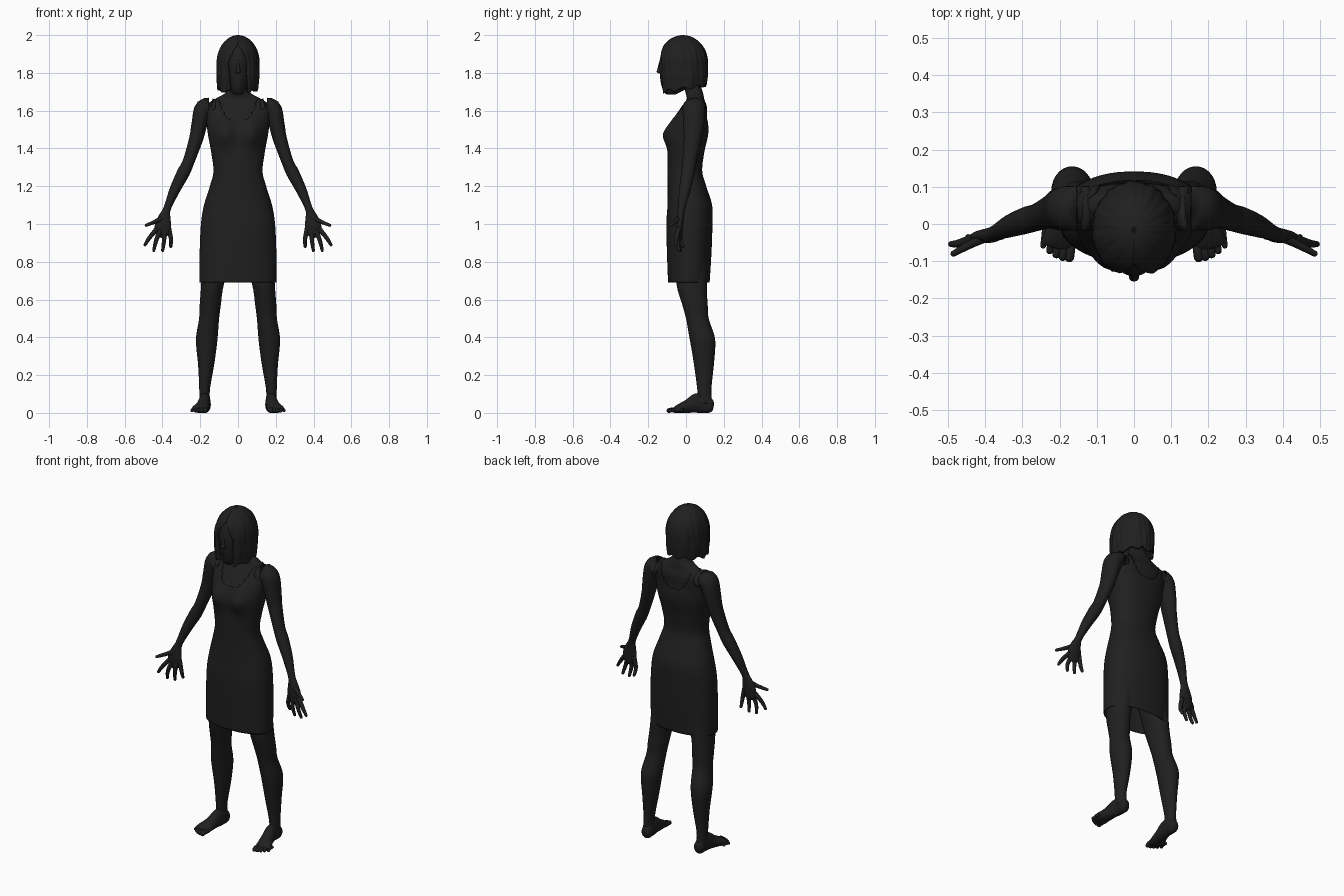
import bpy, bmesh
from math import sin, cos, pi, exp, radians
from mathutils import Vector

cube = bpy.data.objects.get("Cube")
if cube:
    bpy.data.objects.remove(cube)

# One dark colour for the whole figure
charcoal = bpy.data.materials.new("charcoal")
charcoal.use_nodes = True
shade = (0.014, 0.014, 0.014, 1)
charcoal.diffuse_color = shade
charcoal.node_tree.nodes["Principled BSDF"].inputs["Base Color"].default_value = shade


def finish(name, bm, mirror=False):
    """Turn a bmesh into a smooth object, mirrored across x if asked."""
    bmesh.ops.recalc_face_normals(bm, faces=bm.faces[:])
    mesh = bpy.data.meshes.new(name)
    bm.to_mesh(mesh)
    bm.free()
    mesh.materials.append(charcoal)
    mesh.shade_smooth()
    obj = bpy.data.objects.new(name, mesh)
    bpy.context.collection.objects.link(obj)
    if mirror:
        obj.modifiers.new("mirror", "MIRROR").use_mirror_merge = False
    return obj


def resample(stations, steps):
    """Smooth curve through the stations (x, y, z, radius_a, radius_b)."""
    ends = [stations[0]] + list(stations) + [stations[-1]]
    out = []
    for a, b, c, d in zip(ends, ends[1:], ends[2:], ends[3:]):
        for i in range(steps):
            t = i / steps
            out.append([q + t / 2 * (r - p + t * (2*p - 5*q + 4*r - s + t * (3*(q - r) + s - p)))
                        for p, q, r, s in zip(a, b, c, d)])
    return out + [list(stations[-1])]


def loft(bm, stations, sides=24, steps=5, level=False, power=1.0, cap=True, tip=False, shape=None):
    """Skin rings along a path; level rings stay horizontal, a tip is rounded."""
    path = resample(stations, steps)
    if tip:
        last, before = Vector(path[-1][:3]), Vector(path[-2][:3])
        ahead = (last - before).normalized()
        radius = path[-1][3]
        for k in (0.4, 0.75, 0.95):
            size = (1 - k * k) ** 0.5
            path.append([*(last + ahead * radius * k), radius * size, path[-1][4] * size])
    rings = []
    for i, (x, y, z, ra, rb) in enumerate(path):
        after, prior = path[min(i + 1, len(path) - 1)], path[max(i - 1, 0)]
        along = (Vector(after[:3]) - Vector(prior[:3])).normalized()
        if level:
            along = Vector((0, 0, 1))
        across = Vector((1, 0, 0))
        across = (across - along * across.dot(along)).normalized()
        deep = along.cross(across)
        ring = []
        for k in range(sides):
            c, s = cos(2 * pi * k / sides), sin(2 * pi * k / sides)
            c, s = (abs(v) ** power * (1 if v > 0 else -1) for v in (c, s))
            co = Vector((x, y, z)) + across * c * max(ra, 0.001) + deep * s * max(rb, 0.001)
            if shape:
                co = shape(co)
            ring.append(bm.verts.new(co))
        rings.append(ring)
    for low, high in zip(rings, rings[1:]):
        for k in range(sides):
            n = (k + 1) % sides
            bm.faces.new((low[k], low[n], high[n], high[k]))
    if cap:
        bm.faces.new(rings[0])
        bm.faces.new(rings[-1])


def bust(co):
    """Swell the front of the chest on both sides."""
    if co.y < 0.02:
        dx, dz = (abs(co.x) - 0.072) / 0.055, (co.z - 1.475) / 0.065
        co.y -= 0.04 * exp(-dx * dx - dz * dz) * min(1, (0.02 - co.y) / 0.05)
    return co


# Torso, shared by the body and the dress
skirt = [(0, .015, .69, .203, .11), (0, .017, .85, .203, .118), (0, .018, 1, .196, .122),
         (0, .02, 1.1, .18, .118), (0, .005, 1.2, .149, .102), (0, -.006, 1.28, .13, .092)]
chest = [(0, 0, 1.38, .142, .097), (0, .015, 1.48, .16, .103), (0, .025, 1.56, .168, .09),
         (0, .043, 1.62, .168, .072), (0, .05, 1.66, .13, .052)]
neck = [(0, .045, 1.69, .072, .046), (0, .035, 1.72, .052, .046), (0, 0, 1.8, .048, .045)]

bm = bmesh.new()
inset = [(x, y, z, a - .005, b - .005) for x, y, z, a, b in skirt[3:] + chest]
loft(bm, inset + neck, 48, 6, level=True, power=0.9, shape=bust)
finish("torso_and_neck", bm)

# Dress with scooped neckline and open hem
bm = bmesh.new()
loft(bm, skirt + chest, 64, 9, level=True, power=0.88, cap=False, shape=bust)
bare = [f for f in bm.faces
        if f.calc_center_median().z > 1.54 + 0.11 * (abs(f.calc_center_median().x) / 0.1) ** 3]
bmesh.ops.delete(bm, geom=bare, context="FACES")
dress = finish("dress", bm)
cloth = dress.modifiers.new("cloth", "SOLIDIFY")
cloth.thickness = 0.004
cloth.offset = -1

# Arms with palms
bm = bmesh.new()
loft(bm, [(.12, .042, 1.615, .045, .06), (.178, .042, 1.612, .05, .06), (.204, .04, 1.53, .042, .056),
          (.222, .034, 1.45, .037, .046), (.262, .018, 1.33, .031, .037), (.29, .01, 1.27, .034, .036),
          (.335, -.006, 1.18, .028, .03), (.374, -.024, 1.085, .02, .02), (.388, -.03, 1.04, .031, .019),
          (.396, -.033, 1, .043, .018), (.402, -.034, .965, .04, .014)], tip=True)
finish("arms", bm, True)

# Fingers and thumbs: base, bend and tip
digits = [((.368, -.03, .985), (.355, -.03, .92), (.356, -.015, .88)),
          ((.388, -.034, .97), (.392, -.04, .91), (.399, -.03, .86)),
          ((.412, -.036, .97), (.434, -.046, .91), (.446, -.035, .86)),
          ((.43, -.038, .975), (.47, -.052, .925), (.492, -.054, .89)),
          ((.395, -.035, 1.035), (.44, -.055, 1.012), (.486, -.08, .993))]
bm = bmesh.new()
for base, bend, end in digits:
    loft(bm, [(*base, .013, .013), (*bend, .011, .011), (*end, .008, .008)], 12, 5, tip=True)
finish("fingers", bm, True)

# Legs
bm = bmesh.new()
loft(bm, [(.1, .02, .9, .085, .095), (.135, .03, .68, .06, .08), (.147, .048, .57, .056, .067),
          (.153, .06, .5, .053, .06), (.164, .083, .41, .057, .067), (.167, .091, .35, .054, .064),
          (.169, .095, .25, .042, .052), (.177, .097, .12, .028, .037), (.176, .1, .05, .03, .04)],
     28, level=True)
finish("legs", bm, True)


def ground(co):
    co.z = max(co.z, 0)
    return co


# Feet with toes, soles flat on the ground
bm = bmesh.new()
loft(bm, [(.173, .145, .032, .016, .02), (.174, .128, .036, .029, .038), (.176, .07, .052, .031, .054),
          (.186, .01, .035, .036, .036), (.2, -.04, .021, .045, .023), (.206, -.062, .014, .043, .014)],
     24, shape=ground)
for i in range(5):
    x, y, r = .172 + .0175 * i, -.09 + .002 * i * i, .013 - .0012 * i
    loft(bm, [(x - .003, y + .045, .016, r, r), (x, y + .015, .016, r, r), (x + .002, y, .012, r, r)],
         10, 4, tip=True, shape=ground)
finish("feet", bm, True)

# Head
bm = bmesh.new()
loft(bm, [(0, -.08, 1.685, .018, .022), (0, -.072, 1.7, .037, .045), (0, -.046, 1.74, .056, .086),
          (0, -.03, 1.8, .07, .109), (0, -.025, 1.86, .076, .115), (0, -.02, 1.92, .076, .105),
          (0, -.02, 1.96, .055, .075), (0, -.02, 1.985, .02, .03)], 32, level=True)
finish("head", bm)

# Nose and lips
bm = bmesh.new()
loft(bm, [(0, -.134, 1.865, .007, .006), (0, -.139, 1.83, .009, .01), (0, -.142, 1.805, .014, .013),
          (0, -.136, 1.797, .011, .008)], 12, level=True)
for z in (1.757, 1.767):
    loft(bm, [(-.022, -.121, z, .003, .003), (0, -.134, z, .006, .006), (.022, -.121, z, .003, .003)],
         10, 5, level=True)
finish("nose_and_lips", bm)

# Bobbed hair: a ridged shell, open around the face and longer at the front
bm = bmesh.new()
columns, rows = 120, 28
grid = []
for j in range(rows + 1):
    v = j / rows
    dome = max(0, v - 0.5) * pi
    row = []
    for i in range(columns + 1):
        rise = max(0, min(1, (0.72 - v) / 0.22))
        gap = radians(31) * rise ** 0.6
        u = gap + (2 * pi - 2 * gap) * i / columns
        hem = 1.715 - 0.018 * cos(u) + 0.008 * sin(9 * u)
        z = hem + (1.85 - hem) * min(1, v * 2) + 0.15 * sin(dome)
        ridge = 1 + 0.012 * sin(23 * u + 5 * v) + 0.012 * sin(11 * u - 4 * v)
        size = max(cos(dome), 0.01) * ridge * (1 - 0.22 * max(0, 0.25 - v))
        row.append(bm.verts.new((0.113 * size * sin(u), -0.016 - 0.131 * size * cos(u), z)))
    grid.append(row)
for low, high in zip(grid, grid[1:]):
    for i in range(columns):
        bm.faces.new((low[i], low[i + 1], high[i + 1], high[i]))
hair = finish("hair", bm)
lock = hair.modifiers.new("thickness", "SOLIDIFY")
lock.thickness = 0.022
lock.offset = -1
